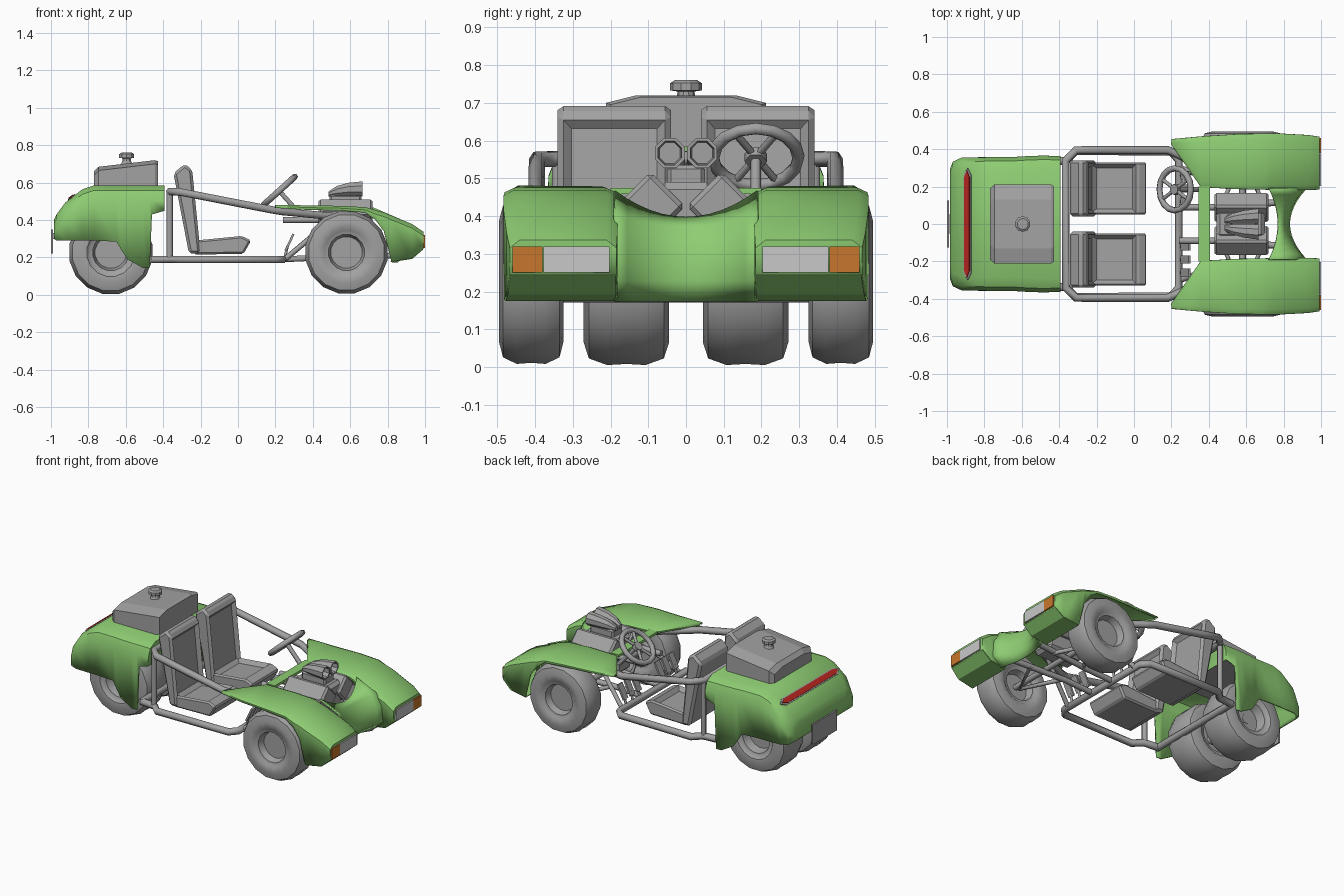
import bpy, bmesh, math
from mathutils import Vector, Matrix

if "Cube" in bpy.data.objects:
    bpy.data.objects.remove(bpy.data.objects["Cube"])


def material(name, r, g, b):
    m = bpy.data.materials.new(name)
    m.diffuse_color = (r, g, b, 1)
    m.use_nodes = True
    m.node_tree.nodes["Principled BSDF"].inputs["Base Color"].default_value = m.diffuse_color
    return m


GREEN = material("body green", 0.27, 0.61, 0.17)
GREY = material("grey", 0.36, 0.36, 0.36)
LAMP = material("lamp white", 0.58, 0.58, 0.58)
ORANGE = material("indicator orange", 0.58, 0.18, 0.025)
RED = material("tail red", 0.50, 0.02, 0.015)


def finish(name, bm, mat, smooth=None, shell=0):
    bmesh.ops.recalc_face_normals(bm, faces=bm.faces)
    me = bpy.data.meshes.new(name)
    bm.to_mesh(me)
    bm.free()
    me.materials.append(mat)
    ob = bpy.data.objects.new(name, me)
    bpy.context.collection.objects.link(ob)
    bpy.ops.object.select_all(action='DESELECT')
    ob.select_set(True)
    bpy.context.view_layer.objects.active = ob
    if smooth:
        bpy.ops.object.shade_smooth_by_angle(angle=math.radians(smooth))
    if shell:
        mod = ob.modifiers.new("shell", 'SOLIDIFY')
        mod.thickness, mod.offset = shell, 0
    return ob


def loft(name, rings, mat, closed=True, caps=(True, True), smooth=None, shell=0):
    bm = bmesh.new()
    rows = [[bm.verts.new(p) for p in r] for r in rings]
    n = len(rows[0])
    for a, b in zip(rows, rows[1:]):
        for i in range(n if closed else n - 1):
            j = (i + 1) % n
            bm.faces.new((a[i], a[j], b[j], b[i]))
    if caps[0]:
        bm.faces.new(rows[0])
    if caps[1]:
        bm.faces.new(rows[-1])
    return finish(name, bm, mat, smooth, shell)


def box(name, c, size, mat, rot=None, bevel=0):
    bm = bmesh.new()
    bmesh.ops.create_cube(bm, size=1)
    bmesh.ops.scale(bm, vec=size, verts=bm.verts)
    if bevel:
        bmesh.ops.bevel(bm, geom=bm.edges[:], offset=bevel, segments=1, affect='EDGES')
    bm.transform(Matrix.Translation(c) @ (rot or Matrix()))
    return finish(name, bm, mat)


def prism(name, pts, y0, y1, mat, inset_dir, inset, depth, bevel=0.015):
    # xz profile run along y, softened, with one sunken panel
    bm = bmesh.new()
    a = [bm.verts.new((x, y0, z)) for x, z in pts]
    f = bm.faces.new(a)
    ext = bmesh.ops.extrude_face_region(bm, geom=[f])
    bmesh.ops.translate(bm, vec=(0, y1 - y0, 0),
                        verts=[v for v in ext['geom'] if isinstance(v, bmesh.types.BMVert)])
    bmesh.ops.recalc_face_normals(bm, faces=bm.faces)
    bmesh.ops.bevel(bm, geom=bm.edges[:], offset=bevel, segments=1, affect='EDGES')
    bm.normal_update()
    big = max(bm.faces, key=lambda q: q.normal.dot(Vector(inset_dir)) + q.calc_area())
    bmesh.ops.inset_region(bm, faces=[big], thickness=inset, depth=-depth)
    return finish(name, bm, mat)


def tube(name, pts, r=0.022, cyclic=False):
    cu = bpy.data.curves.new(name, 'CURVE')
    cu.dimensions, cu.bevel_depth, cu.bevel_resolution = '3D', r, 1
    cu.use_fill_caps = True
    sp = cu.splines.new('POLY')
    sp.points.add(len(pts) - 1)
    for p, c in zip(sp.points, pts):
        p.co = (*c, 1)
    sp.use_cyclic_u = cyclic
    ob = bpy.data.objects.new(name, cu)
    bpy.context.collection.objects.link(ob)
    cu.materials.append(GREY)
    bpy.ops.object.select_all(action='DESELECT')
    ob.select_set(True)
    bpy.context.view_layer.objects.active = ob
    bpy.ops.object.convert(target='MESH')
    return ob


def lathe(name, profile, c, axis, n, mat, smooth=None):
    # profile of (radius, distance along axis)
    rings = []
    for r, d in profile:
        ring = []
        for i in range(n):
            a = 2 * math.pi * (i + 0.5) / n
            u, v = r * math.cos(a), r * math.sin(a)
            p = {'x': (d, u, v), 'y': (u, d, v), 'z': (u, v, d)}[axis]
            ring.append(Vector(c) + Vector(p))
        rings.append(ring)
    return loft(name, rings, mat, smooth=smooth)


# Wheels: wide rear pair under the tail, front pair outboard
def wheel(name, x, y, h, r, s):
    half = [(0.03, 0.35), (0.085, 0.35), (0.098, 0.82), (0.118, 0.86), (0.13, 0.97), (0.165, 1.0),
            (r - 0.02, 0.88), (r - 0.002, 0.45)]
    prof = [(q, h * d) for q, d in half] + [(r - 0.005, 0)] + [(q, -h * d) for q, d in reversed(half)]
    lathe(name, prof, (x, s * y, 0.227), 'y', 16, GREY, 35)


for s in (1, -1):
    wheel("rear_wheel", -0.68, 0.158, 0.113, 0.228, s)
    wheel("front_wheel", 0.58, 0.41, 0.085, 0.225, s)
tube("rear_axle", [(-0.68, -0.2, 0.227), (-0.68, 0.2, 0.227)], 0.03)
tube("front_axle", [(0.58, -0.40, 0.227), (0.58, 0.40, 0.227)], 0.018)

# Rear body shell: x, top z, half width, lower z
rear = [(-0.98, 0.40, 0.29, 0.30), (-0.965, 0.43, 0.33, 0.29), (-0.92, 0.49, 0.35, 0.29),
        (-0.83, 0.56, 0.352, 0.29), (-0.77, 0.58, 0.352, 0.29), (-0.65, 0.58, 0.352, 0.285),
        (-0.62, 0.58, 0.355, 0.235), (-0.59, 0.58, 0.357, 0.19), (-0.51, 0.58, 0.36, 0.145),
        (-0.472, 0.58, 0.36, 0.145), (-0.46, 0.58, 0.36, 0.43), (-0.395, 0.58, 0.36, 0.45)]
rings = []
for x, zt, w, zl in rear:
    h = [(w, zl), (w, zt - 0.075), (w - 0.02, zt - 0.025), (w - 0.07, zt)]
    rings.append([(x, y, z) for y, z in h] + [(x, -y, z) for y, z in reversed(h)])
loft("rear_body", rings, GREEN, closed=False, smooth=40, shell=0.01)

# Tail light strip with grey surround, lying on the rear slope
slope = Matrix.Rotation(-math.atan2(0.07, 0.09), 4, 'Y')
for name, hw, hl, off, mat in (("tail_light_frame", 0.024, 0.30, 0.007, GREY),
                               ("tail_light", 0.017, 0.285, 0.012, RED)):
    base = [(-hw, -hl + 0.035), (0, -hl), (hw, -hl + 0.035), (hw, hl - 0.035), (0, hl), (-hw, hl - 0.035)]
    loft(name, [[Vector((-0.886, 0, 0.517)) + slope @ Vector((u, v, off + d)) for u, v in base]
                for d in (-0.004, 0.002)], mat)
box("rear_plate", (-0.995, 0, 0.285), (0.01, 0.25, 0.13), GREY)
box("plate_bracket", (-0.975, 0, 0.315), (0.03, 0.1, 0.03), GREY)

# Rear tank on the deck with filler cap
rings = []
for x, zt, w in ((-0.77, 0.66, 0.19), (-0.745, 0.685, 0.212), (-0.445, 0.72, 0.212), (-0.427, 0.715, 0.20)):
    h = [(w, 0.57), (w, zt - 0.02), (w - 0.08, zt)]
    rings.append([(x, y, z) for y, z in h] + [(x, -y, z) for y, z in reversed(h)])
loft("rear_tank", rings, GREY)
lathe("filler_cap", [(0.036, 0.69), (0.025, 0.715), (0.022, 0.73), (0.042, 0.733), (0.042, 0.752),
                     (0.03, 0.76)], (-0.595, 0, 0), 'z', 10, GREY)

# Front fenders: x, inner y, outer y, top z, lower z
fender = [(0.20, 0.43, 0.45, 0.477, 0.465), (0.36, 0.20, 0.465, 0.475, 0.455), (0.55, 0.19, 0.477, 0.472, 0.45),
          (0.68, 0.188, 0.48, 0.465, 0.44), (0.735, 0.186, 0.48, 0.45, 0.40), (0.78, 0.185, 0.48, 0.437, 0.34),
          (0.82, 0.185, 0.478, 0.42, 0.178), (0.93, 0.185, 0.472, 0.375, 0.195), (0.988, 0.187, 0.464, 0.335, 0.245)]
for s in (1, -1):
    rings = []
    for x, yi, yo, zt, zl in fender:
        c = min(0.025, (yo - yi) * 0.3)
        d = min(0.02, (zt - zl) * 0.5)
        rings.append([(x, s * y, z) for y, z in
                      ((yi, zl), (yi, zt - d), (yi + c, zt), (yo - c, zt), (yo, zt - d), (yo, zl))])
    loft("front_fender", rings, GREEN, closed=False, caps=(False, True), smooth=40, shell=0.008)
    # underside of the fender tip
    loft("fender_underside", [[(x, s * yi, zl), (x, s * yo, zl)] for x, yi, yo, zt, zl in fender[6:]],
         GREEN, closed=False, caps=(False, False), shell=0.006)
    box("headlight", (0.995, s * 0.29, 0.285), (0.009, 0.175, 0.07), LAMP)
    box("indicator", (0.995, s * 0.42, 0.285), (0.009, 0.08, 0.07), ORANGE)

# Concave nose between the fenders, and the bar behind the engine
rings = []
for i in range(-6, 7):
    y = 0.19 * i / 6
    f = (i / 6) ** 2
    rings.append([(0.77 - 0.05 * f, y, 0.395 + 0.07 * f), (0.80 + 0.06 * f, y, 0.37 + 0.035 * f),
                  (0.82 + 0.09 * f, y, 0.29 + 0.04 * f), (0.83 + 0.09 * f, y, 0.23), (0.82 + 0.03 * f, y, 0.175)])
loft("nose", rings, GREEN, closed=False, caps=(False, False), smooth=50, shell=0.008)
box("dash_bar", (0.375, 0, 0.466), (0.06, 0.40, 0.016), GREEN)

# Tube frame: lower loop, upper loop, front rails
lower, upper = [], []
for s in (1, -1):
    lo = [(-0.46, 0.33, 0.19), (-0.36, 0.34, 0.19), (-0.31, 0.39, 0.19), (0.20, 0.385, 0.19), (0.24, 0.34, 0.19)]
    up = [(0.50, 0.23, 0.42), (0.24, 0.37, 0.445), (0.18, 0.395, 0.455), (-0.18, 0.395, 0.525),
          (-0.31, 0.395, 0.55), (-0.365, 0.34, 0.552)]
    lo = [(x, s * y, z) for x, y, z in lo]
    up = [(x, s * y, z) for x, y, z in up]
    lower += lo if s > 0 else lo[::-1]
    upper += up if s > 0 else up[::-1]
    tube("front_rail", [(0.24, s * 0.09, 0.19), (0.45, s * 0.09, 0.20), (0.82, s * 0.12, 0.21)], 0.018)
    tube("engine_mount", [(0.24, s * 0.09, 0.40), (0.45, s * 0.09, 0.40)], 0.018)
    tube("rear_post", [(-0.365, s * 0.34, 0.55), (-0.365, s * 0.34, 0.19)], 0.018)
    tube("front_strut", [(0.25, s * 0.30, 0.19), (0.50, s * 0.20, 0.40)], 0.015)
    tube("wishbone", [(0.46, s * 0.09, 0.20), (0.58, s * 0.34, 0.20), (0.70, s * 0.10, 0.20)], 0.013)
tube("lower_frame", lower)
tube("upper_frame", upper)
tube("rear_cross_bar", [(-0.46, -0.34, 0.19), (-0.46, 0.34, 0.19)])

# Seats: reclined back and cushion, each with a sunken panel
for y in (0.19, -0.19):
    prism("seat_back", [(-0.20, 0.22), (-0.245, 0.67), (-0.285, 0.70), (-0.345, 0.65), (-0.262, 0.22)],
          y - 0.15, y + 0.15, GREY, (1, 0, 0.1), 0.03, 0.02)
    prism("seat_cushion", [(-0.235, 0.215), (-0.235, 0.29), (0.02, 0.315), (0.07, 0.29), (0.03, 0.22)],
          y - 0.14, y + 0.14, GREY, (0, 0, 1), 0.03, 0.025, 0.01)
    # foot pedals
    for k in (-0.07, 0, 0.07):
        box("pedal", (0.275, y + k, 0.28), (0.012, 0.045, 0.10), GREY, Matrix.Rotation(0.45, 4, 'Y'))
        tube("pedal_arm", [(0.245, y + k, 0.18), (0.265, y + k, 0.26)], 0.008)

# Steering wheel on the +y side
M = Matrix.Translation((0.22, 0.185, 0.556)) @ Matrix.Rotation(math.radians(-42), 4, 'Y')
R = []
for i in range(16):
    a = 2 * math.pi * i / 16
    R.append(M @ Vector((0.113 * math.cos(a), 0.113 * math.sin(a), 0)))
tube("steering_rim", R, 0.017, True)
for a in (30, 150, 210, 330):
    a = math.radians(a)
    tube("steering_spoke", [M @ Vector((0, 0, 0)),
                            M @ Vector((0.11 * math.cos(a), 0.11 * math.sin(a), 0))], 0.010)
tube("steering_hub", [M @ Vector((0, 0, -0.015)), M @ Vector((0, 0, 0.012))], 0.03)
tube("steering_column", [M @ Vector((0, 0, 0)), M @ Vector((0, 0, -0.20))], 0.014)

# V engine with twin air intake
box("engine_block", (0.57, 0, 0.375), (0.26, 0.15, 0.23), GREY, bevel=0.02)
for s in (1, -1):
    box("cylinder_bank", (0.575, s * 0.088, 0.432), (0.29, 0.112, 0.13), GREY,
        Matrix.Rotation(-s * math.pi / 4, 4, 'X'), 0.012)
    sections = [(0.485, 0.015, 0.02, 0.54), (0.53, 0.03, 0.03, 0.555), (0.59, 0.038, 0.038, 0.564),
                (0.665, 0.043, 0.043, 0.567), (0.665, 0.034, 0.043, 0.567), (0.62, 0.03, 0.043, 0.567)]
    loft("air_intake", [[(x, s * y + r * math.cos((k + 0.5) * math.pi / 4), z + r * math.sin((k + 0.5) * math.pi / 4))
                         for k in range(8)] for x, r, y, z in sections], GREY)
box("intake_base", (0.575, 0, 0.505), (0.17, 0.10, 0.06), GREY, bevel=0.01)
